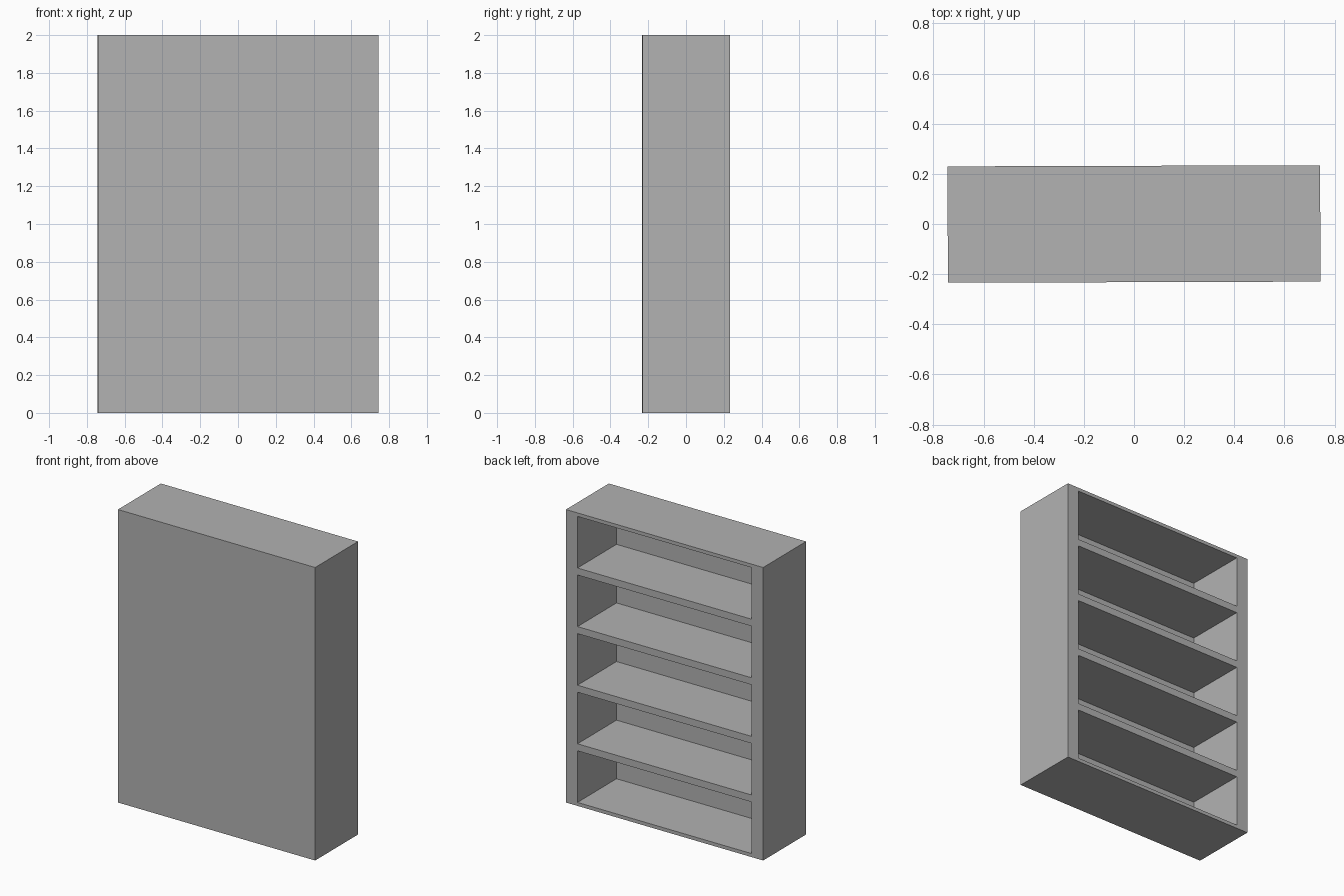
import bpy
import bmesh
from mathutils import Matrix, Vector

if "Cube" in bpy.data.objects:
    bpy.data.objects.remove(bpy.data.objects["Cube"])

WIDTH, DEPTH, HEIGHT = 1.486, 0.464, 2.0
SIDE = 0.087          # side wall thickness
PANEL = 0.042         # closed panel thickness
CELLS = 5
CELL = HEIGHT / CELLS
HALF_SHELF = 0.024    # half of one shelf board

# Plain grey finish
grey = bpy.data.materials.new("plain grey")
grey.use_nodes = True
colour = (0.445, 0.445, 0.445, 1)
grey.diffuse_color = colour
grey.node_tree.nodes["Principled BSDF"].inputs["Base Color"].default_value = colour

# Solid case
bm = bmesh.new()
bmesh.ops.create_cube(bm, size=1)
bmesh.ops.scale(bm, vec=(WIDTH, DEPTH, HEIGHT), verts=bm.verts)
bmesh.ops.translate(bm, vec=(0, 0, HEIGHT / 2), verts=bm.verts)
bm.normal_update()


def open_faces():
    return [f for f in bm.faces if f.calc_center_median().y > DEPTH / 2 - 0.001]


def cut(point, normal):
    """Score a straight line across the open side."""
    faces = open_faces()
    edges = {e for f in faces for e in f.edges}
    verts = {v for f in faces for v in f.verts}
    bmesh.ops.bisect_plane(bm, geom=faces + list(edges) + list(verts),
                           plane_co=point, plane_no=normal, dist=0.0001)


# Frame and shelf outlines
inner = WIDTH / 2 - SIDE
for x in (-inner, inner):
    cut(Vector((x, 0, 0)), Vector((1, 0, 0)))
for i in range(CELLS):
    for z in (i * CELL + HALF_SHELF, (i + 1) * CELL - HALF_SHELF):
        cut(Vector((0, 0, z)), Vector((0, 0, 1)))

# Compartments pushed in as far as the closed panel
openings = []
for f in open_faces():
    c = f.calc_center_median()
    in_cell = HALF_SHELF < c.z % CELL < CELL - HALF_SHELF
    if abs(c.x) < inner and in_cell:
        openings.append(f)
pushed = bmesh.ops.extrude_discrete_faces(bm, faces=openings)["faces"]
bmesh.ops.translate(bm, vec=(0, PANEL - DEPTH, 0),
                    verts=list({v for f in pushed for v in f.verts}))

# The case stands very slightly turned
bmesh.ops.rotate(bm, cent=(0, 0, 0), matrix=Matrix.Rotation(0.003, 3, "Z"), verts=bm.verts)
bmesh.ops.recalc_face_normals(bm, faces=bm.faces)

mesh = bpy.data.meshes.new("bookcase")
bm.to_mesh(mesh)
bm.free()
mesh.materials.append(grey)
bookcase = bpy.data.objects.new("bookcase", mesh)
bpy.context.collection.objects.link(bookcase)
